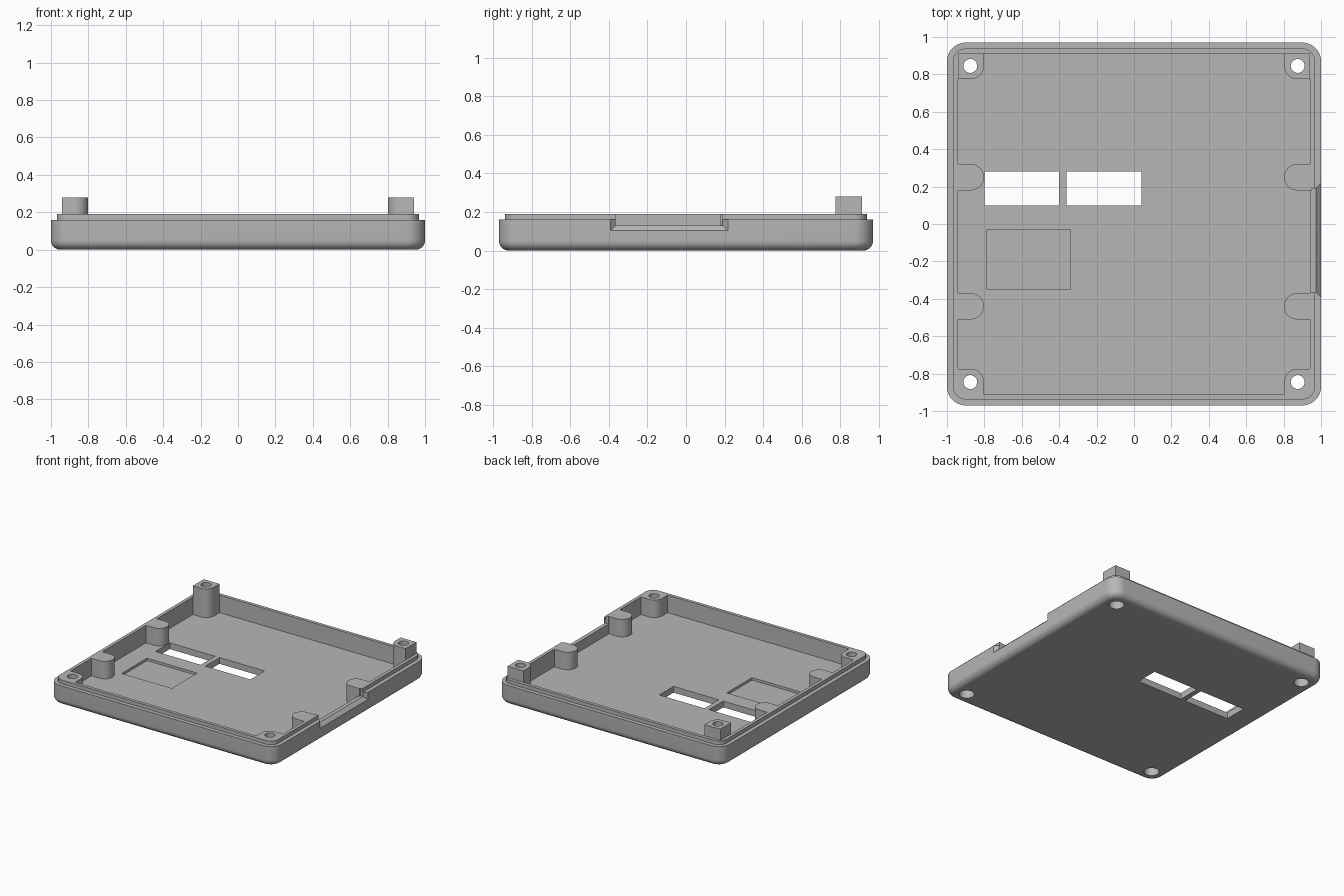
import bpy, bmesh
from math import sin, cos, pi, radians

if "Cube" in bpy.data.objects:
    bpy.data.objects.remove(bpy.data.objects["Cube"], do_unlink=True)

GREY = (0.47, 0.47, 0.47, 1)
mat = bpy.data.materials.new("plain grey")
mat.use_nodes = True
mat.diffuse_color = GREY
mat.node_tree.nodes["Principled BSDF"].inputs["Base Color"].default_value = GREY

FLOOR, STEP, RIM, TALL = 0.05, 0.16, 0.19, 0.28
HOLE_X, HOLE_Y = 0.875, 0.845


def loft(name, rings):
    """Solid skinned through equal-length rings of 3D points, capped at both ends."""
    bm = bmesh.new()
    loops = [[bm.verts.new(p) for p in ring] for ring in rings]
    n = len(loops[0])
    for a, b in zip(loops, loops[1:]):
        for i in range(n):
            j = (i + 1) % n
            bm.faces.new((a[i], a[j], b[j], b[i]))
    bm.faces.new(loops[0])
    bm.faces.new(loops[-1])
    bmesh.ops.recalc_face_normals(bm, faces=bm.faces)
    mesh = bpy.data.meshes.new(name)
    bm.to_mesh(mesh)
    bm.free()
    mesh.materials.append(mat)
    ob = bpy.data.objects.new(name, mesh)
    bpy.context.collection.objects.link(ob)
    return ob


def prism(name, pts, z0, z1):
    return loft(name, [[(x, y, z) for x, y in pts] for z in (z0, z1)])


def arc(cx, cy, r, a0, a1, n=12):
    return [(cx + r * cos(radians(a0 + (a1 - a0) * i / n)),
             cy + r * sin(radians(a0 + (a1 - a0) * i / n))) for i in range(n + 1)]


def rect(x0, x1, y0, y1):
    return [(x0, y0), (x1, y0), (x1, y1), (x0, y1)]


def rounded_ring(hx, hy, r, z):
    pts = []
    for sx, sy, a in ((1, 1, 0), (-1, 1, 90), (-1, -1, 180), (1, -1, 270)):
        pts += arc(sx * (hx - r), sy * (hy - r), r, a, a + 90, 10)
    return [(x, y, z) for x, y in pts]


def combine(target, tool, operation):
    mod = target.modifiers.new("combine", "BOOLEAN")
    mod.operation = operation
    mod.solver = "EXACT"
    mod.object = tool
    bpy.context.view_layer.objects.active = target
    bpy.ops.object.modifier_apply(modifier=mod.name)
    bpy.data.objects.remove(tool, do_unlink=True)


# Tray: rounded bottom edge, outer wall, stepped lip, inner cavity
FILLET = 0.05
rings = []
for i in range(9):
    t = i / 8 * pi / 2
    inset = FILLET * (1 - sin(t))
    rings.append(rounded_ring(1 - inset, 0.97 - inset, 0.1 - inset, FILLET * (1 - cos(t))))
rings += [rounded_ring(1, 0.97, 0.1, STEP),
          rounded_ring(0.968, 0.938, 0.068, STEP),
          rounded_ring(0.968, 0.938, 0.068, RIM),
          rounded_ring(0.942, 0.912, 0.03, RIM),
          rounded_ring(0.942, 0.912, 0.03, FLOOR)]
tray = loft("enclosure_tray", rings)

# Opening in the left wall, chamfered on the outside
combine(tray, prism("port_cut", rect(0.941, 1.1, -0.365, 0.19), 0.13, 0.4), "DIFFERENCE")
chamfer = []
for x, grow in ((0.973, 0), (1.027, 0.054)):
    y0, y1, z = -0.365 - grow, 0.19 + grow, 0.13 - grow
    chamfer.append([(x, y0, z), (x, y1, z), (x, y1, 0.4), (x, y0, 0.4)])
combine(tray, loft("port_chamfer", chamfer), "DIFFERENCE")

# Screw posts in the corners (rear pair taller) and half-round bosses on the sides
for sx in (-1, 1):
    for sy, top in ((-1, RIM), (1, TALL)):
        profile = [(0.942, 0.912), (0.802, 0.912)]
        profile += arc(0.872, 0.845, 0.07, 180, 270) + [(0.942, 0.775)]
        post = prism("corner_post", [(sx * x, sy * y) for x, y in profile], 0.02, top)
        combine(tray, post, "UNION")
    for cy in (-0.44, 0.25):
        profile = [(0.95, cy + 0.07)] + arc(0.872, cy, 0.07, 90, 270, 20) + [(0.95, cy - 0.07)]
        boss = prism("side_boss", [(sx * x, y) for x, y in profile], 0.02, RIM)
        combine(tray, boss, "UNION")

# Screw holes with wider head recesses underneath
for sx in (-1, 1):
    for sy in (-1, 1):
        for r, top in ((0.037, 0.5), (0.055, 0.1)):
            circle = arc(sx * HOLE_X, sy * HOLE_Y, r, 0, 360, 32)[:-1]
            combine(tray, prism("screw_hole", circle, -0.1, top), "DIFFERENCE")

# Two windows through the floor and a shallow recess beside them
for x0 in (-0.8, -0.36):
    combine(tray, prism("window", rect(x0, x0 + 0.4, 0.1, 0.28), -0.1, 0.12), "DIFFERENCE")
combine(tray, prism("recess", rect(-0.785, -0.34, -0.35, -0.03), 0.03, 0.12), "DIFFERENCE")

bpy.ops.object.select_all(action="DESELECT")
tray.select_set(True)
bpy.context.view_layer.objects.active = tray
bpy.ops.object.shade_smooth_by_angle(angle=radians(30))
